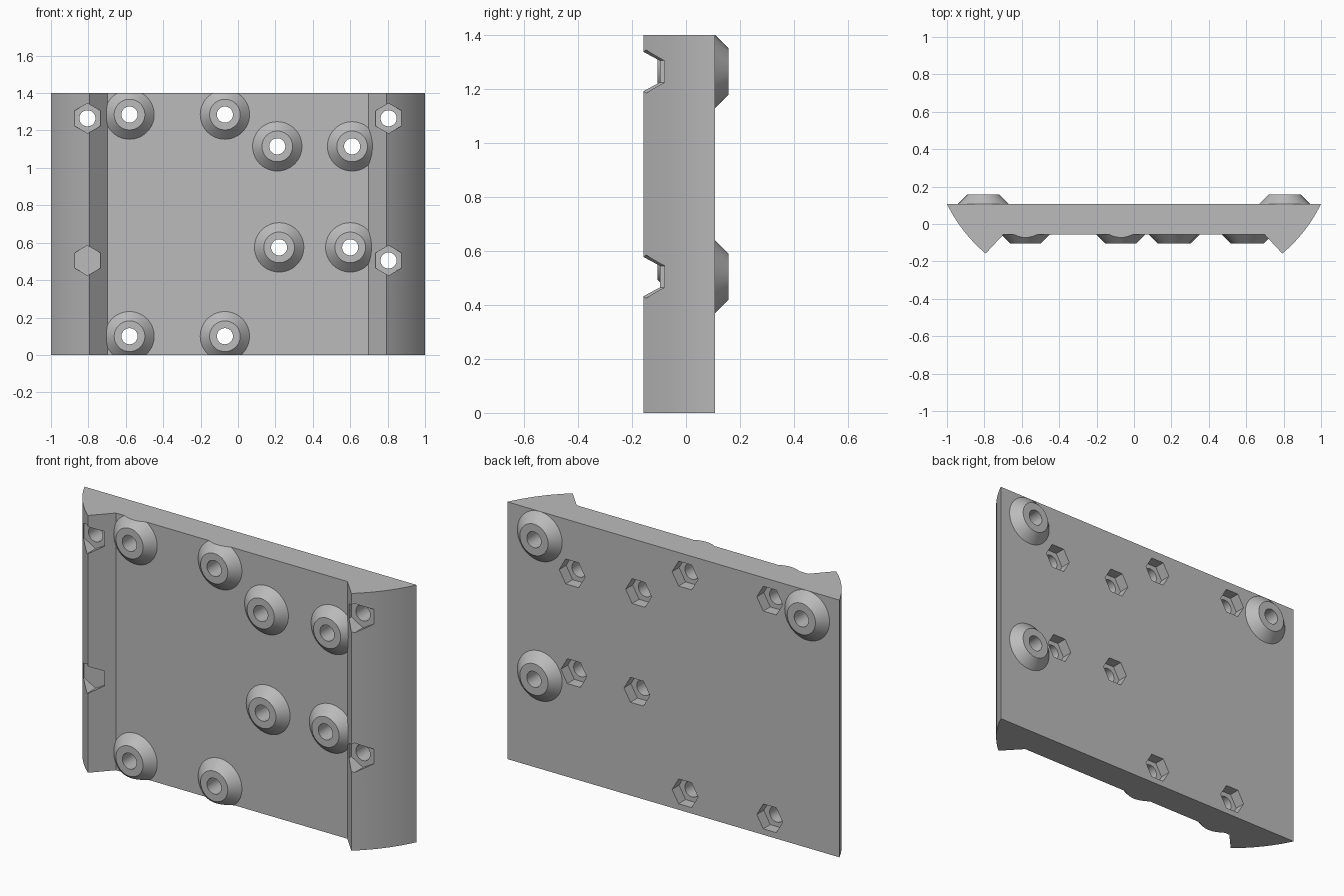
import bpy
import bmesh
from math import radians
from mathutils import Matrix, Vector

if "Cube" in bpy.data.objects:
    bpy.data.objects.remove(bpy.data.objects["Cube"])

HEIGHT = 1.4
BACK, FACE, TIP = 0.108, -0.055, -0.158   # depths of back, panel face, rib tips
BOSS = 0.05                               # boss height

grey = bpy.data.materials.new("plain grey")
grey.use_nodes = True
grey.diffuse_color = (0.5, 0.5, 0.5, 1)
grey.node_tree.nodes["Principled BSDF"].inputs["Base Color"].default_value = (0.5, 0.5, 0.5, 1)


def finish(bm, name):
    bmesh.ops.recalc_face_normals(bm, faces=bm.faces)
    mesh = bpy.data.meshes.new(name)
    bm.to_mesh(mesh)
    bm.free()
    mesh.materials.append(grey)
    obj = bpy.data.objects.new(name, mesh)
    bpy.context.collection.objects.link(obj)
    return obj


def round_part(name, x, z, y1, y2, r1, r2, sides=64, spin=0):
    """Cone or prism along y, radius r1 at y1 and r2 at y2."""
    bm = bmesh.new()
    matrix = (Matrix.Translation((x, (y1 + y2) / 2, z))
              @ Matrix.Rotation(radians(90), 4, 'X')
              @ Matrix.Rotation(radians(spin), 4, 'Z'))
    bmesh.ops.create_cone(bm, cap_ends=True, segments=sides, radius1=r2, radius2=r1,
                          depth=y2 - y1, matrix=matrix)
    return finish(bm, name)


def combine(target, tool, operation):
    """Apply a boolean and discard the tool."""
    tool.hide_render = True
    mod = target.modifiers.new("bool", 'BOOLEAN')
    mod.operation, mod.object, mod.solver = operation, tool, 'EXACT'
    graph = bpy.context.evaluated_depsgraph_get()
    graph.update()
    mesh = bpy.data.meshes.new_from_object(target.evaluated_get(graph))
    target.modifiers.clear()
    target.data = mesh
    bpy.data.objects.remove(tool)


# Panel with a curved, pointed rib down each side
def rib_curve(side):
    start, end = Vector((1, BACK)), Vector((0.793, TIP))
    out = Vector((0.79, -0.61))
    points = []
    for i in range(13):
        t = i / 12
        p = start.lerp(end, t) + out * 0.018 * 4 * t * (1 - t)
        points.append((side * p.x, p.y))
    return points


profile = rib_curve(-1) + [(-0.697, FACE), (0.697, FACE)] + rib_curve(1)[::-1]
bm = bmesh.new()
base = bm.faces.new([bm.verts.new((x, y, -0.2)) for x, y in profile])
grown = bmesh.ops.extrude_face_region(bm, geom=[base])
bmesh.ops.translate(bm, vec=(0, 0, HEIGHT + 0.4),
                    verts=[v for v in grown["geom"] if isinstance(v, bmesh.types.BMVert)])
panel = finish(bm, "mounting_panel")

front_spots = [(-0.58, 1.285), (-0.07, 1.285), (0.21, 1.115), (0.61, 1.115),
               (0.22, 0.575), (0.6, 0.575), (-0.58, 0.1), (-0.07, 0.1)]
back_spots = [(-0.805, 1.265), (0.805, 1.265), (0.805, 0.505)]
blind_spot = (-0.805, 0.505)

# Tapered bosses, sunk slightly into the panel
for x, z in front_spots:
    combine(panel, round_part("front_boss", x, z, FACE - BOSS, FACE + 0.02, 0.082, 0.152), 'UNION')
for x, z in back_spots:
    combine(panel, round_part("back_boss", x, z, BACK - 0.02, BACK + BOSS, 0.155, 0.085), 'UNION')

# Bolt holes
for x, z in front_spots + back_spots:
    combine(panel, round_part("bolt_hole", x, z, -0.4, 0.4, 0.043, 0.043), 'DIFFERENCE')

# Hexagonal nut pockets
for x, z in front_spots:
    combine(panel, round_part("back_pocket", x, z, BACK - 0.06, 0.4, 0.078, 0.078, 6, 30), 'DIFFERENCE')
for x, z in back_spots + [blind_spot]:
    combine(panel, round_part("rib_pocket", x, z, -0.4, -0.075, 0.08, 0.08, 6), 'DIFFERENCE')

# Trim everything flush at top and bottom
bm = bmesh.new()
bmesh.ops.create_cube(bm, size=1, matrix=Matrix.Translation((0, 0, HEIGHT / 2))
                      @ Matrix.Diagonal((3, 3, HEIGHT, 1)))
combine(panel, finish(bm, "trim_block"), 'INTERSECT')

panel.data.materials.clear()
panel.data.materials.append(grey)
for poly in panel.data.polygons:
    poly.material_index = 0
bpy.ops.object.select_all(action='DESELECT')
panel.select_set(True)
bpy.context.view_layer.objects.active = panel
bpy.ops.object.shade_smooth_by_angle(angle=radians(25))
